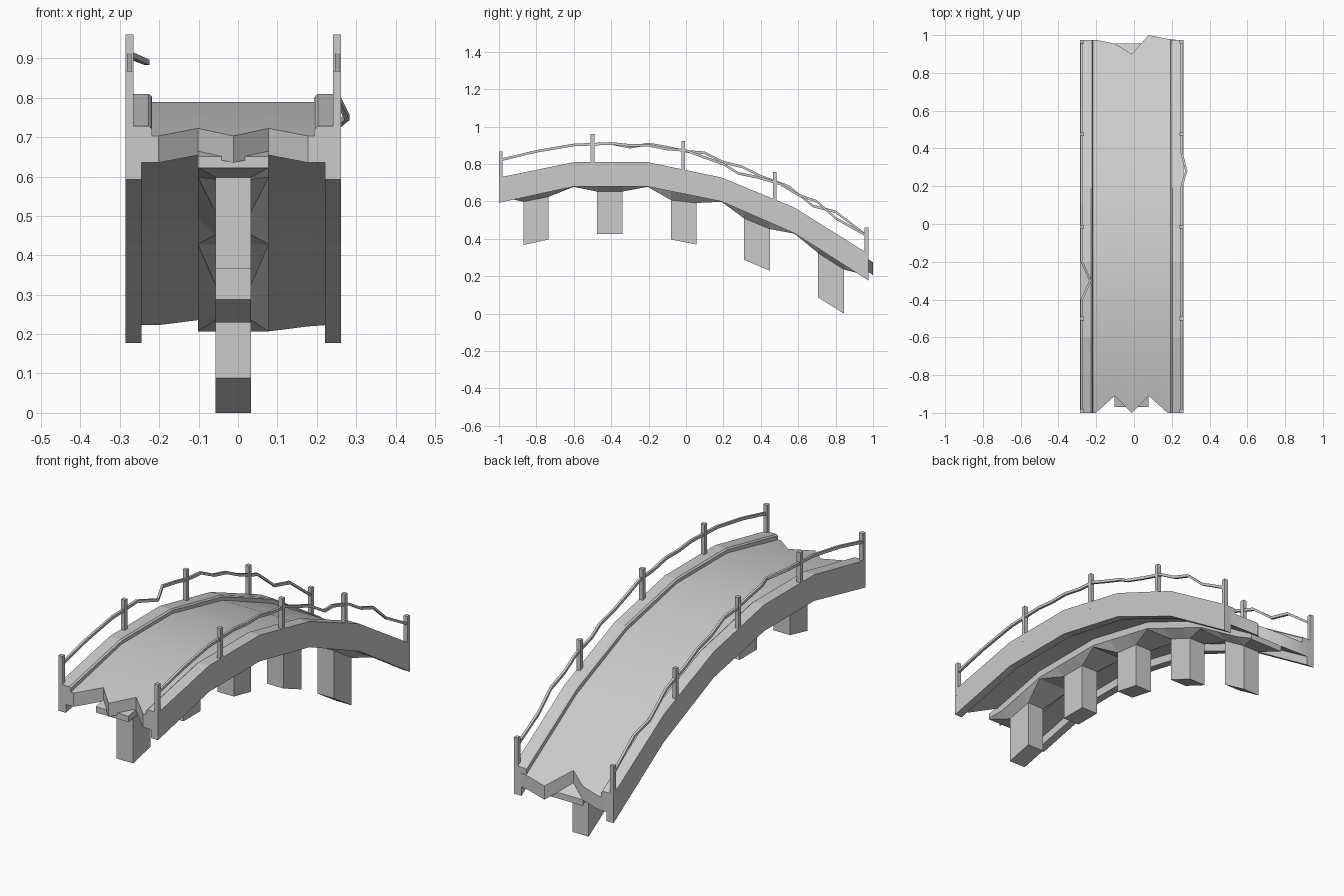
import bpy, bmesh

CX = -0.012  # centre line of the bridge; one railing bulges outwards


def loft(name, rings, smooth=False):
    """Closed solid through rings with equal point counts."""
    bm = bmesh.new()
    vs = [[bm.verts.new(p) for p in r] for r in rings]
    n = len(vs[0])
    for a, b in zip(vs, vs[1:]):
        for i in range(n):
            j = (i + 1) % n
            bm.faces.new((a[i], a[j], b[j], b[i]))
    bm.faces.new(vs[0])
    bm.faces.new(vs[-1])
    bmesh.ops.recalc_face_normals(bm, faces=bm.faces)
    me = bpy.data.meshes.new(name)
    bm.to_mesh(me)
    bm.free()
    ob = bpy.data.objects.new(name, me)
    bpy.context.collection.objects.link(ob)
    if smooth:
        bpy.ops.object.select_all(action='DESELECT')
        bpy.context.view_layer.objects.active = ob
        ob.select_set(True)
        bpy.ops.object.shade_smooth_by_angle(angle=0.5)
    return ob


def at(pts, y):
    """Height of a polyline at y, extended past both ends."""
    for (y0, z0), (y1, z1) in zip(pts, pts[1:]):
        if y <= y1 or (y1, z1) == pts[-1]:
            return z0 + (z1 - z0) * (y - y0) / (y1 - y0)


# Arch lines, seen from the side
JOINTS = [-0.6, -0.205, 0.19, 0.58]
BEAM_TOP = [(-1, 0.728), (-0.6, 0.81), (-0.205, 0.81), (0.19, 0.728), (0.58, 0.567), (0.975, 0.32)]
BEAM_BOT = [(-1, 0.593), (-0.6, 0.68), (-0.205, 0.68), (0.19, 0.60), (0.58, 0.43), (0.975, 0.178)]
DECK_TOP = [(-1, 0.703), (-0.6, 0.789), (-0.205, 0.789), (0.19, 0.705), (0.58, 0.54), (1, 0.275)]
DECK_T = 0.068

# Deck with broken ends, lofted across its width
rings = []
for dx, y0, y1 in [(-0.235, -1, 0.975), (-0.19, -1, 0.975), (-0.09, -0.91, 0.955), (0, -1, 0.90),
                   (0.09, -0.91, 1.0), (0.19, -1, 0.98), (0.235, -1, 0.975)]:
    ys = [y0] + JOINTS + [y1]
    top = [(CX + dx, y, at(DECK_TOP, y)) for y in ys]
    rings.append(top + [(x, y, z - DECK_T) for x, y, z in reversed(top)])
loft("deck", rings, True)

# Side beams with a curb lip overhanging the deck
for s, side in ((-1, "left"), (1, "right")):
    rings = []
    for (y, t), (_, b) in zip(BEAM_TOP, BEAM_BOT):
        d = at(DECK_TOP, y) - 0.015
        prof = [(0.273, b), (0.233, b), (0.233, d), (0.205, d), (0.207, t - 0.006), (0.215, t), (0.273, t)]
        rings.append([(CX + s * x, y, z) for x, z in prof])
    loft(side + "_side_beam", rings)

# Central girder, narrowing to each pier: y, bottom z, half width at the bottom
G = [(-0.97, 0.622, 0.09), (-0.87, 0.598, 0.045), (-0.735, 0.625, 0.045), (-0.6, 0.678, 0.09),
     (-0.475, 0.653, 0.045), (-0.34, 0.653, 0.045), (-0.205, 0.678, 0.09),
     (-0.08, 0.607, 0.045), (0.055, 0.592, 0.045), (0.19, 0.598, 0.09),
     (0.31, 0.51, 0.045), (0.45, 0.452, 0.045), (0.58, 0.428, 0.09),
     (0.705, 0.325, 0.045), (0.845, 0.236, 0.045), (0.955, 0.207, 0.09)]
rings = []
for y, z, w in G:
    top = at(DECK_TOP, y) - DECK_T + 0.01
    if y > 0.9:
        top -= 0.008
    mid = max(z + 0.005, min(top - 0.045, top - 0.004))
    mid = min(mid, top - 0.002)
    rings.append([(CX - w, y, z), (CX + w, y, z), (CX + 0.09, y, mid), (CX + 0.09, y, top),
                  (CX - 0.09, y, top), (CX - 0.09, y, mid)])
loft("central_girder", rings)

# Piers with sloping feet
for i, (y0, y1, z0, z1) in enumerate([(-0.87, -0.735, 0.367, 0.397), (-0.475, -0.34, 0.425, 0.425),
                                      (-0.08, 0.055, 0.397, 0.37), (0.31, 0.45, 0.288, 0.23),
                                      (0.705, 0.845, 0.088, 0.0)]):
    t0, t1 = [next(g[1] for g in G if g[0] == y) + 0.01 for y in (y0, y1)]
    loft(f"pier_{i + 1}", [[(x, y0, z0), (x, y1, z1), (x, y1, t1), (x, y0, t0)]
                           for x in (CX - 0.045, CX + 0.045)])

# Railing posts
for s, side in ((-1, "left"), (1, "right")):
    for i, (y, top) in enumerate([(-0.99, 0.868), (-0.5, 0.96), (-0.015, 0.923), (0.475, 0.757), (0.965, 0.46)]):
        b = at(BEAM_TOP, y) - 0.04
        xs = (CX + s * 0.253, CX + s * 0.2735)
        loft(f"{side}_post_{i + 1}", [[(xs[0], y - 0.01, z), (xs[1], y - 0.01, z),
                                       (xs[1], y + 0.01, z), (xs[0], y + 0.01, z)] for z in (b, top)])

# Thin bent handrails: y, z, sideways kink
RAILS = {
    "left": (-1, [(-1, 0.82, 0), (-0.8, 0.868, 0), (-0.6, 0.902, 0), (-0.4, 0.91, 0), (-0.3, 0.89, 0.045),
                  (-0.2, 0.907, 0), (-0.1, 0.89, 0), (0, 0.868, 0), (0.1, 0.86, 0), (0.2, 0.81, 0), (0.3, 0.785, 0),
                  (0.4, 0.735, 0), (0.55, 0.68, 0), (0.68, 0.575, 0), (0.8, 0.545, 0), (0.97, 0.415, 0)]),
    "right": (1, [(-1, 0.82, 0), (-0.8, 0.868, 0), (-0.6, 0.902, 0), (-0.4, 0.91, 0), (-0.3, 0.9, 0),
                  (-0.2, 0.9, 0), (-0.1, 0.88, 0), (0, 0.873, 0), (0.1, 0.835, 0), (0.2, 0.80, 0), (0.28, 0.75, 0.025),
                  (0.38, 0.73, 0), (0.5, 0.695, 0), (0.6, 0.635, 0), (0.7, 0.6, 0), (0.8, 0.51, 0), (0.97, 0.415, 0)]),
}
for side, (s, path) in RAILS.items():
    rings = []
    for y, z, k in path:
        x = CX + s * 0.264 + k
        rings.append([(x - 0.006, y, z - 0.007), (x + 0.006, y, z - 0.007),
                      (x + 0.006, y, z + 0.007), (x - 0.006, y, z + 0.007)])
    loft(side + "_handrail", rings)
